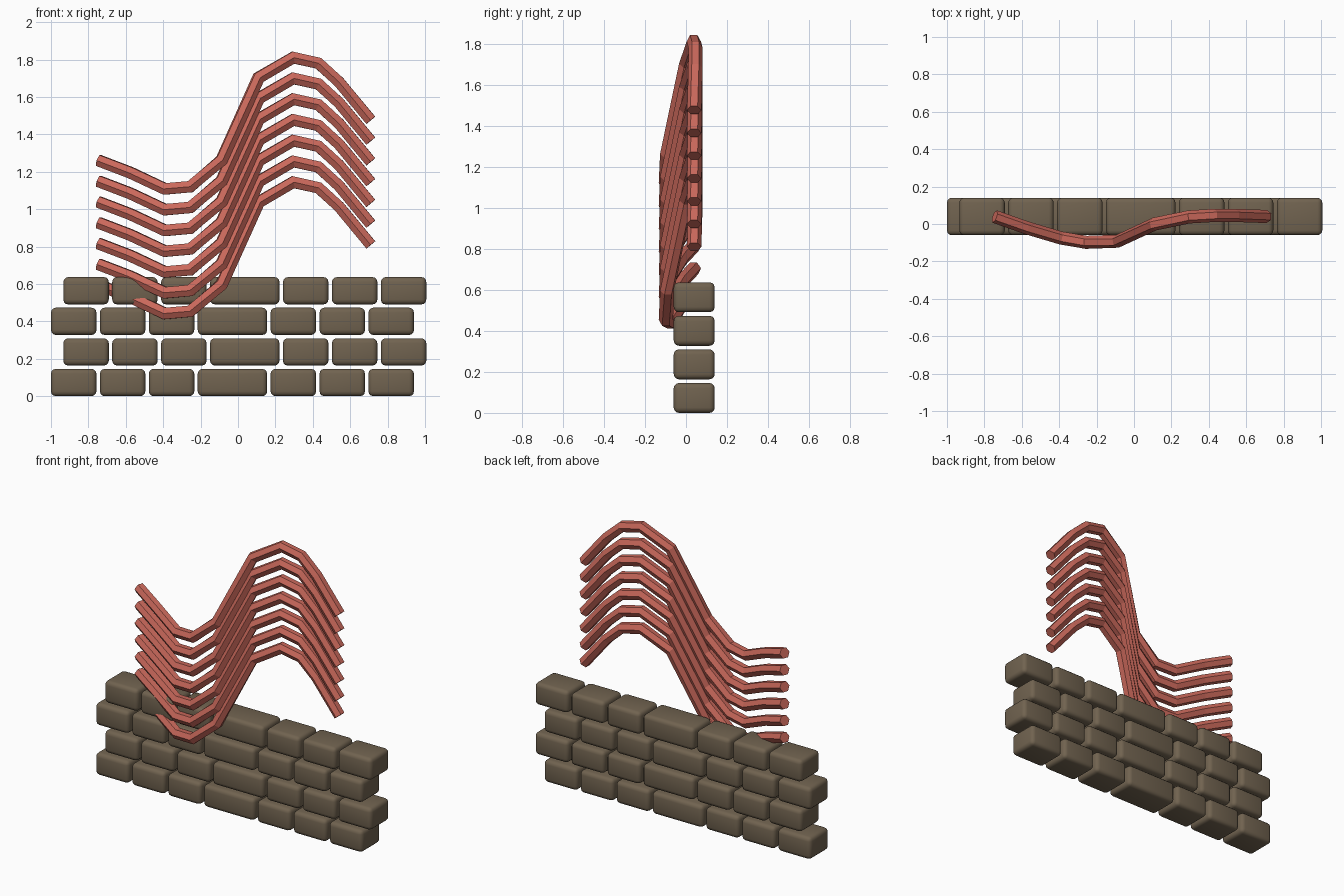
import bpy, bmesh, math
from mathutils import Vector

if "Cube" in bpy.data.objects:
    bpy.data.objects.remove(bpy.data.objects["Cube"])


def material(name, rgb):
    m = bpy.data.materials.new(name)
    m.diffuse_color = (*rgb, 1)
    m.use_nodes = True
    m.node_tree.nodes["Principled BSDF"].inputs["Base Color"].default_value = m.diffuse_color
    return m


stone = material("brown_stone", (0.165, 0.125, 0.08))
coral = material("coral_red", (0.59, 0.14, 0.105))


def add_object(name, bm, mat):
    bmesh.ops.recalc_face_normals(bm, faces=bm.faces[:])
    mesh = bpy.data.meshes.new(name)
    bm.to_mesh(mesh)
    bm.free()
    mesh.materials.append(mat)
    ob = bpy.data.objects.new(name, mesh)
    bpy.context.collection.objects.link(ob)
    return ob


# Rounded bricks: four staggered courses, long brick in the middle
HEIGHT, PITCH, SHIFT, GAP = 0.146, 0.1635, 0.066, 0.0186
WIDTHS = [0.243] * 3 + [0.371] + [0.243] * 3


def brick(name, x, w, z):
    bm = bmesh.new()
    bmesh.ops.create_cube(bm, size=1)
    for v in bm.verts:
        v.co = Vector((x + w / 2 + v.co.x * w, 0.04 + v.co.y * 0.2,
                       z + HEIGHT / 2 + v.co.z * HEIGHT))
    bmesh.ops.bevel(bm, geom=bm.edges[:], offset=0.026, segments=3,
                    profile=0.5, affect='EDGES')
    ob = add_object(name, bm, stone)
    bpy.ops.object.select_all(action='DESELECT')
    bpy.context.view_layer.objects.active = ob
    ob.select_set(True)
    bpy.ops.object.shade_smooth_by_angle(angle=math.radians(35))


for row in range(4):
    x = -1.0 + SHIFT * (row % 2)
    for i, w in enumerate(WIDTHS):
        brick(f"brick_{row + 1}_{i + 1}", x, w, row * PITCH)
        x += w + GAP

# Wavy six-sided tubes, stacked vertically
PATH = [Vector(p) for p in (
    (-0.745, 0.04, 1.26), (-0.575, -0.02, 1.195), (-0.39, -0.075, 1.108),
    (-0.255, -0.098, 1.12), (-0.088, -0.092, 1.262), (0.11, 0.0, 1.703),
    (0.295, 0.038, 1.81), (0.43, 0.046, 1.78), (0.54, 0.046, 1.68),
    (0.71, 0.04, 1.475))]
RADIUS, SPACING, SIDES = 0.035, 0.111, 6


def tube(name, drop):
    bm = bmesh.new()
    rings = []
    for i, p in enumerate(PATH):
        before = (p - PATH[i - 1]).normalized() if i else None
        after = (PATH[i + 1] - p).normalized() if i + 1 < len(PATH) else None
        t = ((before or after) + (after or before)).normalized()
        side = Vector((0, 0, 1)).cross(t).normalized()
        up = t.cross(side)
        # widen the mitred joints so the tube keeps its thickness
        stretch = 1 / max(0.5, t.dot(after or before))
        rings.append([])
        for k in range(SIDES):
            a = math.tau * k / SIDES
            co = p - Vector((0, 0, drop)) + RADIUS * (
                side * math.cos(a) + up * math.sin(a) * stretch)
            rings[-1].append(bm.verts.new(co))
    for r, s in zip(rings, rings[1:]):
        for k in range(SIDES):
            n = (k + 1) % SIDES
            bm.faces.new((r[k], r[n], s[n], s[k]))
    bm.faces.new(rings[0])
    bm.faces.new(rings[-1])
    add_object(name, bm, coral)


for i in range(7):
    tube(f"wavy_tube_{i + 1}", i * SPACING)
